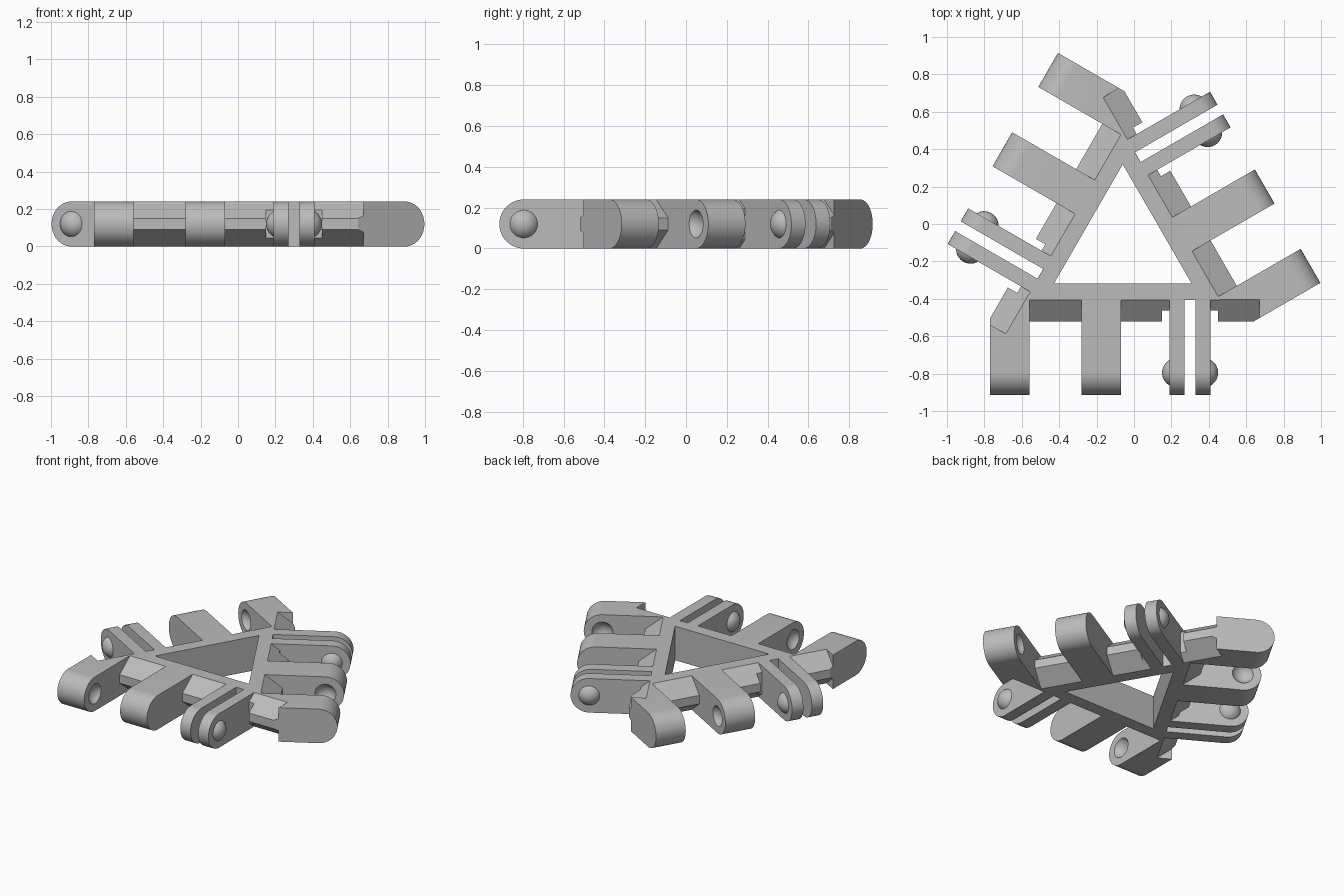
import bpy, bmesh, math
from mathutils import Matrix, Vector

if "Cube" in bpy.data.objects:
    bpy.data.objects.remove(bpy.data.objects["Cube"])

H, R = 0.24, 0.12            # plate height, knuckle end radius
TIP = -0.81                  # outermost reach of a knuckle from the centre
FRAME, BEVEL, HOLE = -0.30, -0.415, -0.212   # distances of frame edge, ridge, opening
CENTRE = Vector((-0.06, -0.105, 0))
TURN = math.radians(120)

grey = bpy.data.materials.new("plain grey")
grey.diffuse_color = (0.5, 0.5, 0.5, 1)
grey.use_nodes = True
grey.node_tree.nodes["Principled BSDF"].inputs["Base Color"].default_value = grey.diffuse_color


def make(name, bm):
    bmesh.ops.recalc_face_normals(bm, faces=bm.faces)
    me = bpy.data.meshes.new(name)
    bm.to_mesh(me)
    bm.free()
    me.materials.append(grey)
    ob = bpy.data.objects.new(name, me)
    bpy.context.collection.objects.link(ob)
    return ob


def extrude(points, vec):
    bm = bmesh.new()
    f = bm.faces.new([bm.verts.new(p) for p in points])
    new = bmesh.ops.extrude_face_region(bm, geom=[f])["geom"]
    bmesh.ops.translate(bm, vec=vec, verts=[v for v in new if isinstance(v, bmesh.types.BMVert)])
    return bm


def box(x0, x1, y0, y1, z0=-0.1, z1=H + 0.1):
    return extrude([(x0, y0, z0), (x1, y0, z0), (x1, y1, z0), (x0, y1, z0)], (0, 0, z1 - z0))


def sphere(x, y):
    bm = bmesh.new()
    bmesh.ops.create_uvsphere(bm, u_segments=32, v_segments=24, radius=0.078,
                              matrix=Matrix.Translation((x, y, H / 2)))
    return bm


def cut(ob, bm):
    cutter = make("cutter", bm)
    mod = ob.modifiers.new("cut", 'BOOLEAN')
    mod.operation, mod.solver, mod.object = 'DIFFERENCE', 'EXACT', cutter
    dg = bpy.context.evaluated_depsgraph_get()
    me = bpy.data.meshes.new_from_object(ob.evaluated_get(dg))
    ob.modifiers.clear()
    ob.data = me
    bpy.data.objects.remove(cutter)


def knuckle(name, x0, x1, inner=FRAME):
    n = 24
    pts = [(x0, inner, 0), (x0, inner, H)]
    for i in range(n + 1):
        a = math.pi / 2 + math.pi * i / n
        pts.append((x0, TIP + R + R * math.cos(a), H / 2 + R * math.sin(a)))
    return make(name, extrude(pts, (x1 - x0, 0, 0)))


def dome(name, x, side):
    bm = sphere(x - side * 0.038, TIP + R)
    bmesh.ops.bisect_plane(bm, geom=bm.verts[:] + bm.edges[:] + bm.faces[:],
                           plane_co=(x, 0, 0), plane_no=(side, 0, 0), clear_inner=True)
    return make(name, bm)


# parts of one side, built around the origin facing -y
parts = []

# frame bar: mitred third of the triangular ring
t = math.sqrt(3)
parts.append(make("frame_bar", extrude(
    [(FRAME * t, FRAME, 0), (-FRAME * t, FRAME, 0), (-HOLE * t, HOLE, 0), (HOLE * t, HOLE, 0)],
    (0, 0, H))))

# ridged outer rail, clipped by the neighbouring corner knuckle and notched for the clip
bm = extrude([(-0.505, FRAME, 0), (-0.505, FRAME, H), (-0.505, BEVEL, 0.15), (-0.505, BEVEL, 0.09)],
             (1.235, 0, 0))
rot = Matrix.Rotation(TURN, 3, 'Z')
bmesh.ops.bisect_plane(bm, geom=bm.verts[:] + bm.edges[:] + bm.faces[:],
                       plane_co=rot @ Vector((-0.71, 0, 0)), plane_no=rot @ Vector((-1, 0, 0)),
                       clear_outer=True)
bmesh.ops.holes_fill(bm, edges=bm.edges)
rail = make("ridged_rail", bm)
cut(rail, box(0.21, 0.51, -0.6, -0.357))
cut(rail, box(0.33, 0.39, -0.6, FRAME - 0.001))
parts.append(rail)

# corner knuckle, cleared for the neighbouring rail, with a socket
corner = knuckle("corner_knuckle", -0.71, -0.50, -0.25)
bm = box(0.2, 0.73, -0.9, FRAME)
bmesh.ops.rotate(bm, matrix=Matrix.Rotation(-TURN, 3, 'Z'), verts=bm.verts)
cut(corner, bm)
cut(corner, sphere(-0.50 + 0.038, TIP + R))
parts.append(corner)

# middle knuckle with a socket
middle = knuckle("middle_knuckle", -0.22, -0.01)
cut(middle, sphere(-0.22 - 0.038, TIP + R))
parts.append(middle)

# spring clip: two thin plates with snap domes
for label, x0, x1, face, side in (("left", 0.25, 0.33, 0.25, -1), ("right", 0.39, 0.47, 0.47, 1)):
    parts.append(knuckle("clip_plate_" + label, x0, x1))
    parts.append(dome("snap_dome_" + label, face, side))

# smooth the round parts, then repeat the side three times around the centre
for ob in parts:
    bpy.ops.object.select_all(action='DESELECT')
    ob.select_set(True)
    bpy.context.view_layer.objects.active = ob
    bpy.ops.object.shade_smooth_by_angle(angle=math.radians(25))
    ob.location = CENTRE
    for k in (1, 2):
        copy = ob.copy()
        copy.name = f"{ob.name}_{k + 1}"
        copy.rotation_euler.z = k * TURN
        bpy.context.collection.objects.link(copy)
